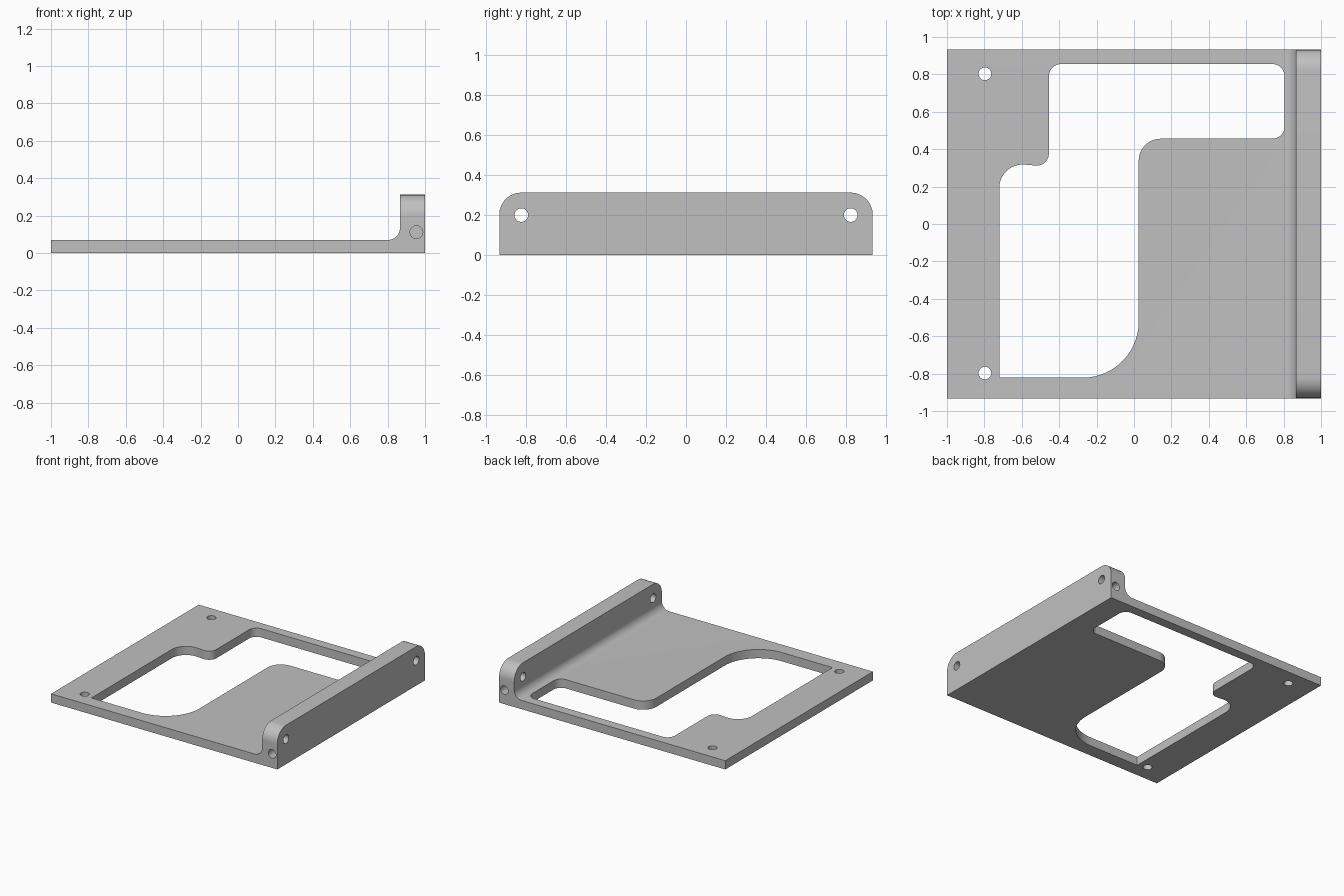
import bpy, bmesh, math
from mathutils import Vector

if "Cube" in bpy.data.objects:
    bpy.data.objects.remove(bpy.data.objects["Cube"], do_unlink=True)

HALF_WIDTH = 0.932
PLATE = 0.07
TOP = 0.312
HOLE = 0.034

grey = bpy.data.materials.new("satin grey")
grey.use_nodes = True
grey.diffuse_color = (0.53, 0.53, 0.53, 1)
grey.node_tree.nodes["Principled BSDF"].inputs["Base Color"].default_value = grey.diffuse_color


def rounded(corners, steps=14):
    """Outline from (u, v, radius) corners, each replaced by a tangent arc."""
    points = []
    for i, (u, v, r) in enumerate(corners):
        p = Vector((u, v))
        if r == 0:
            points.append(p)
            continue
        a = (Vector(corners[i - 1][:2]) - p).normalized()
        b = (Vector(corners[(i + 1) % len(corners)][:2]) - p).normalized()
        half = a.angle(b) / 2
        centre = p + (a + b).normalized() * r / math.sin(half)
        start = (p + a * r / math.tan(half) - centre).normalized()
        end = (p + b * r / math.tan(half) - centre).normalized()
        points += [centre + start.slerp(end, k / steps) * r for k in range(steps + 1)]
    return points


def circle(u, v, r, n=32):
    return [Vector((u + r * math.cos(math.tau * k / n), v + r * math.sin(math.tau * k / n)))
            for k in range(n)]


def prism(name, outline, axis, low, high):
    """Extrude a flat outline along the x, y or z axis."""
    place = {"x": lambda p, d: (d, p.x, p.y),
             "y": lambda p, d: (p.x, d, p.y),
             "z": lambda p, d: (p.x, p.y, d)}[axis]
    bm = bmesh.new()
    bottom = [bm.verts.new(place(p, low)) for p in outline]
    top = [bm.verts.new(place(p, high)) for p in outline]
    bm.faces.new(bottom)
    bm.faces.new(top)
    for i in range(len(outline)):
        bm.faces.new((bottom[i - 1], bottom[i], top[i], top[i - 1]))
    bmesh.ops.recalc_face_normals(bm, faces=bm.faces)
    mesh = bpy.data.meshes.new(name)
    bm.to_mesh(mesh)
    bm.free()
    mesh.materials.append(grey)
    obj = bpy.data.objects.new(name, mesh)
    bpy.context.collection.objects.link(obj)
    return obj


def combine(target, tool, operation="DIFFERENCE"):
    mod = target.modifiers.new("cut", "BOOLEAN")
    mod.operation = operation
    mod.solver = "EXACT"
    mod.object = tool
    bpy.context.view_layer.objects.active = target
    bpy.ops.object.modifier_apply(modifier=mod.name)
    bpy.data.objects.remove(tool, do_unlink=True)


# L-shaped section with a filleted inner corner
section = rounded([(-1, 0, 0), (1, 0, 0), (1, 0.5, 0), (0.866, 0.5, 0),
                   (0.866, PLATE, 0.065), (-1, PLATE, 0)])
bracket = prism("bracket_plate", section, "y", -1.1, 1.1)

# Trim to the side outline with rounded upper flange corners
side = rounded([(-HALF_WIDTH, -0.2, 0), (HALF_WIDTH, -0.2, 0),
                (HALF_WIDTH, TOP, 0.11), (-HALF_WIDTH, TOP, 0.11)])
combine(bracket, prism("side_trim", side, "x", -1.2, 1.2), "INTERSECT")

# Large stepped window through the plate
window = rounded([(-0.72, -0.822, 0), (0.025, -0.822, 0.3), (0.025, 0.456, 0.118),
                  (0.805, 0.456, 0.065), (0.805, 0.855, 0.065), (-0.455, 0.855, 0.065),
                  (-0.455, 0.306, 0.065), (-0.72, 0.33, 0.125)])
combine(bracket, prism("window_cutter", window, "z", -0.1, 0.2))

# Plate holes, flange holes and blind holes in the flange ends
for s in (-1, 1):
    combine(bracket, prism("plate_hole", circle(-0.797, 0.8 * s + 0.003, HOLE), "z", -0.1, 0.2))
    combine(bracket, prism("flange_hole", circle(0.822 * s, 0.2, HOLE), "x", 0.7, 1.1))
    near, far = sorted((0.73 * s, 1.1 * s))
    combine(bracket, prism("end_hole", circle(0.954, 0.112, HOLE), "y", near, far))

bpy.ops.object.select_all(action="DESELECT")
bracket.select_set(True)
bpy.context.view_layer.objects.active = bracket
bpy.ops.object.shade_smooth_by_angle(angle=math.radians(30))
